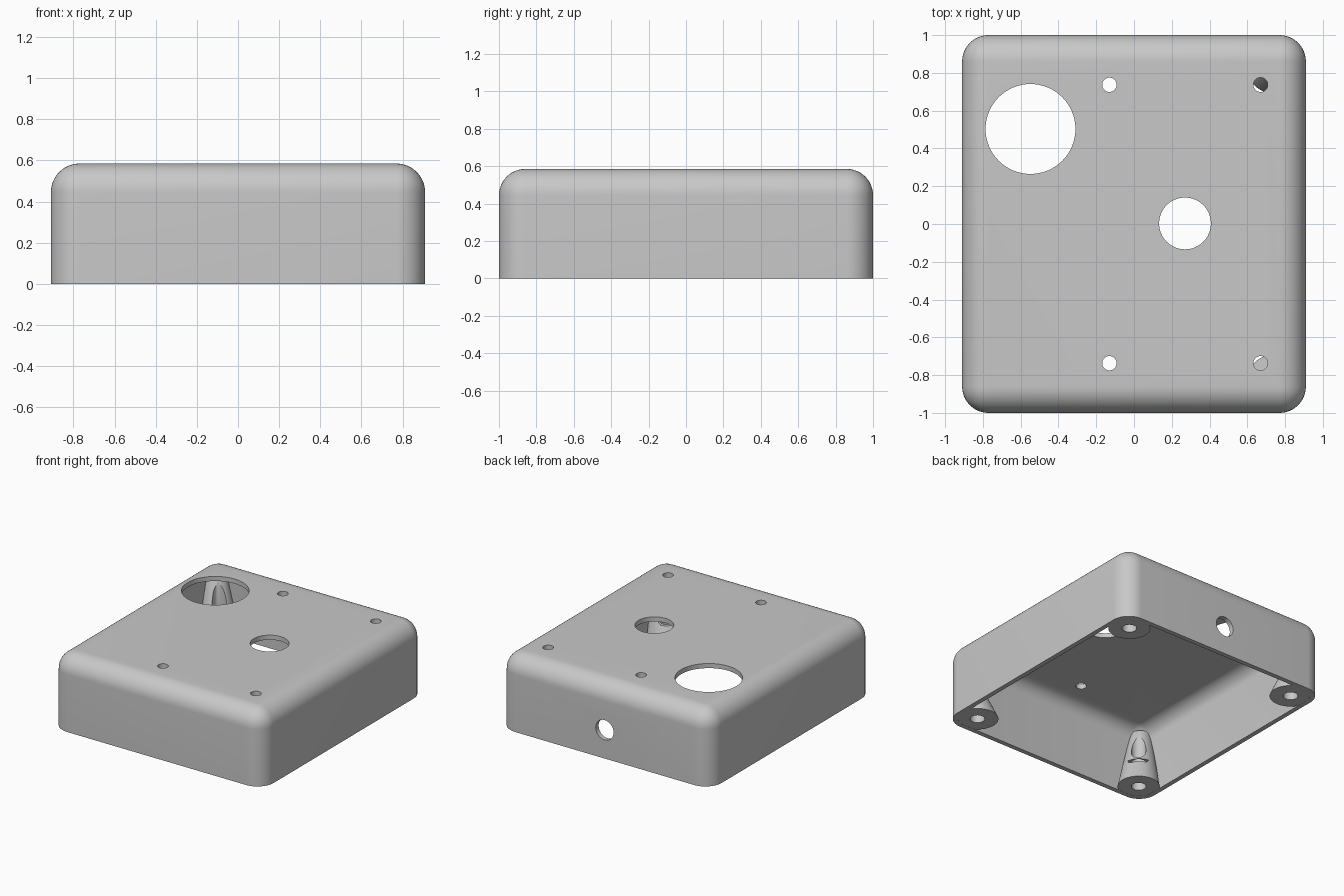
import bpy, bmesh, math
from mathutils import Matrix, Vector

if "Cube" in bpy.data.objects:
    bpy.data.objects.remove(bpy.data.objects["Cube"], do_unlink=True)

HALF_X, HALF_Y, HEIGHT = 0.91, 1.0, 0.585
RADIUS, WALL = 0.14, 0.036

grey = bpy.data.materials.new("plain grey")
grey.use_nodes = True
grey.diffuse_color = (0.58, 0.58, 0.58, 1)
grey.node_tree.nodes["Principled BSDF"].inputs["Base Color"].default_value = grey.diffuse_color


def add_object(name, bm):
    bmesh.ops.recalc_face_normals(bm, faces=bm.faces)
    mesh = bpy.data.meshes.new(name)
    bm.to_mesh(mesh)
    bm.free()
    mesh.materials.append(grey)
    obj = bpy.data.objects.new(name, mesh)
    bpy.context.collection.objects.link(obj)
    return obj


def rounded_block(name, inset, bottom):
    """Block with rounded upright and top edges and a flat bottom."""
    bm = bmesh.new()
    bmesh.ops.create_cube(bm, size=2)
    top = HEIGHT - inset
    for v in bm.verts:
        v.co = Vector((v.co.x * (HALF_X - inset), v.co.y * (HALF_Y - inset),
                       top if v.co.z > 0 else bottom))
    edges = [e for e in bm.edges if max(v.co.z for v in e.verts) > bottom + 0.01]
    bmesh.ops.bevel(bm, geom=edges, offset=RADIUS - inset, segments=12,
                    profile=0.5, affect='EDGES')
    return add_object(name, bm)


def cylinder(name, x, y, z, radius, length, along_y=False):
    bm = bmesh.new()
    turn = Matrix.Rotation(math.pi / 2, 4, 'X') if along_y else Matrix()
    bmesh.ops.create_cone(bm, cap_ends=True, segments=64, radius1=radius, radius2=radius,
                          depth=length, matrix=Matrix.Translation((x, y, z)) @ turn)
    return add_object(name, bm)


def boolean(obj, tool, operation):
    mod = obj.modifiers.new("cut", 'BOOLEAN')
    mod.operation, mod.solver, mod.object = operation, 'EXACT', tool
    bpy.context.view_layer.objects.active = obj
    bpy.ops.object.modifier_apply(modifier=mod.name)
    bpy.data.objects.remove(tool, do_unlink=True)


def smooth(obj):
    bpy.ops.object.select_all(action='DESELECT')
    obj.select_set(True)
    bpy.context.view_layer.objects.active = obj
    bpy.ops.object.shade_smooth_by_angle(angle=math.radians(30))


# Hollow cover, open underneath
cover = rounded_block("cover", 0, 0)
boolean(cover, rounded_block("cavity", WALL, -0.2), 'DIFFERENCE')

# Round openings in the top: one large, one medium, four small
openings = [(-0.548, 0.503, 0.238), (0.27, 0.003, 0.137)]
openings += [(x, y, 0.038) for x in (-0.13, 0.67) for y in (-0.737, 0.737)]
for x, y, r in openings:
    boolean(cover, cylinder("opening", x, y, HEIGHT, r, 0.2), 'DIFFERENCE')

# Cable hole in the back wall
boolean(cover, cylinder("cable_hole", 0, HALF_Y, 0.222, 0.077, 0.2, True), 'DIFFERENCE')
smooth(cover)


# Screw bosses that lean and taper into the corners
def screw_boss(name, sx, sy):
    x, y, top, lean = sx * 0.745, sy * 0.837, 0.51, 0.115
    bm = bmesh.new()
    bmesh.ops.create_cone(bm, cap_ends=True, segments=48, radius1=0.149, radius2=0.075,
                          depth=top, matrix=Matrix.Translation((x, y, top / 2)))
    for v in bm.verts:
        if v.co.z > top / 2:
            v.co += Vector((sx * lean, sy * lean, 0))
    boss = add_object(name, bm)
    boolean(boss, rounded_block("limit", 0.012, 0.001), 'INTERSECT')
    boolean(boss, cylinder("bore", x, y, 0.18, 0.052, 0.58), 'DIFFERENCE')
    boolean(boss, cylinder("nut_slot", x, y, 0.18, 0.082, 0.03), 'DIFFERENCE')
    smooth(boss)


for end, sy in (("front", -1), ("back", 1)):
    for side, sx in (("right", -1), ("left", 1)):
        screw_boss(f"{end}_{side}_screw_boss", sx, sy)
